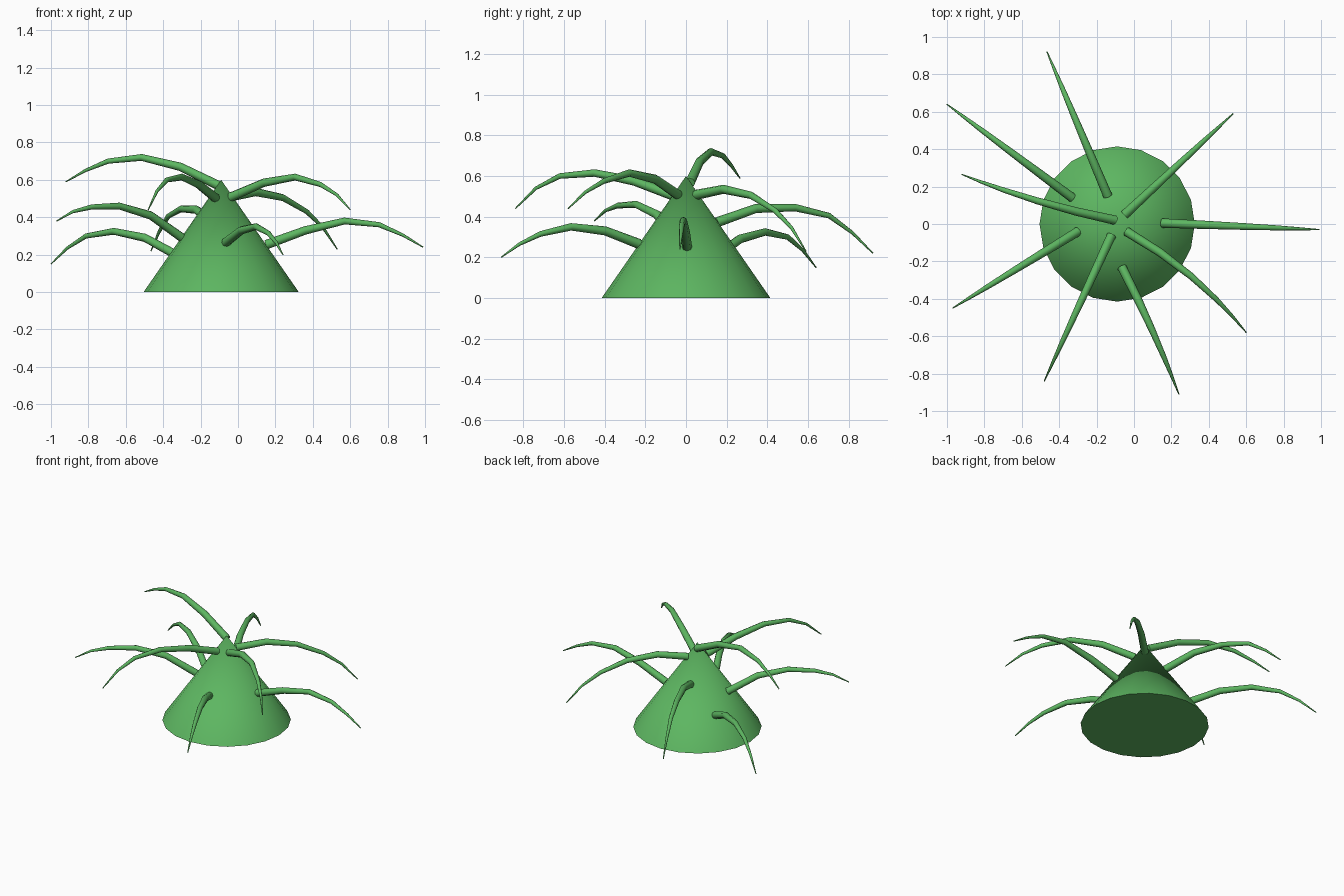
import bpy, bmesh, math
from mathutils import Vector

if "Cube" in bpy.data.objects:
    bpy.data.objects.remove(bpy.data.objects["Cube"])

green = bpy.data.materials.new("green")
green.diffuse_color = (0.11, 0.47, 0.12, 1)
green.use_nodes = True
green.node_tree.nodes["Principled BSDF"].inputs["Base Color"].default_value = green.diffuse_color

CX, R, H = -0.09, 0.415, 0.6


def finish(obj):
    obj.data.materials.append(green)
    bpy.ops.object.select_all(action='DESELECT')
    obj.select_set(True)
    bpy.context.view_layer.objects.active = obj
    bpy.ops.object.shade_smooth_by_angle(angle=math.radians(50))


def tendril(name, path, r0, r1, sides=8):
    """Tapered tube swept along a path."""
    bm = bmesh.new()
    rings = []
    n = len(path) - 1
    for i, p in enumerate(path):
        t = (path[min(i + 1, n)] - path[max(i - 1, 0)]).normalized()
        side = t.cross(Vector((0, 0, 1))).normalized()
        up = side.cross(t)
        f = i / n
        r = r0 + (r1 - r0) * f ** 1.3
        rings.append([bm.verts.new(p + r * (side * math.cos(a) + up * math.sin(a)))
                      for a in (2 * math.pi * k / sides for k in range(sides))])
    for a, b in zip(rings, rings[1:]):
        for k in range(sides):
            j = (k + 1) % sides
            bm.faces.new((a[k], a[j], b[j], b[k]))
    bm.faces.new(rings[0])
    bm.faces.new(rings[-1])
    bmesh.ops.recalc_face_normals(bm, faces=bm.faces)
    mesh = bpy.data.meshes.new(name)
    bm.to_mesh(mesh)
    bm.free()
    obj = bpy.data.objects.new(name, mesh)
    bpy.context.collection.objects.link(obj)
    finish(obj)


# Cone body
bpy.ops.mesh.primitive_cone_add(vertices=20, radius1=R, radius2=0, depth=H,
                                location=(CX, 0, H / 2))
body = bpy.context.object
body.name = "cone_body"
finish(body)

# Tendrils: root xy, tip xy, sideways bow, heights along the arc
STEPS = (0, 0.25, 0.5, 0.72, 0.87, 1)
TENDRILS = [
    ((-0.14, 0.15), (-0.465, 0.92), 0, (0.44, 0.445, 0.405, 0.32, 0.22)),
    ((-0.33, 0.14), (-1.0, 0.64), 0, (0.29, 0.325, 0.30, 0.235, 0.15)),
    ((-0.10, 0.02), (-0.92, 0.265), 0.02, (0.67, 0.72, 0.70, 0.65, 0.59)),
    ((-0.30, -0.04), (-0.97, -0.45), 0, (0.41, 0.46, 0.455, 0.43, 0.38)),
    ((-0.12, -0.06), (-0.48, -0.84), 0, (0.575, 0.615, 0.60, 0.54, 0.44)),
    ((-0.065, -0.23), (0.24, -0.91), 0.01, (0.33, 0.35, 0.315, 0.265, 0.20)),
    ((-0.04, -0.04), (0.60, -0.58), 0.04, (0.585, 0.615, 0.575, 0.52, 0.44)),
    ((0.15, 0.005), (0.99, -0.03), 0, (0.33, 0.38, 0.36, 0.305, 0.24)),
    ((-0.05, 0.05), (0.53, 0.59), 0, (0.535, 0.505, 0.43, 0.345, 0.23)),
]
for i, (root, tip, bow, heights) in enumerate(TENDRILS):
    a, b = Vector(root), Vector(tip)
    d = (b - a).normalized()
    left = Vector((-d.y, d.x))
    z0 = H * (1 - math.hypot(a.x - CX, a.y) / R)
    path = [(a.lerp(b, f) + left * bow * 4 * f * (1 - f)).to_3d() for f in STEPS]
    for p, z in zip(path, (z0,) + heights):
        p.z = z
    tendril(f"tendril_{i + 1}", path, 0.025, 0.003)
